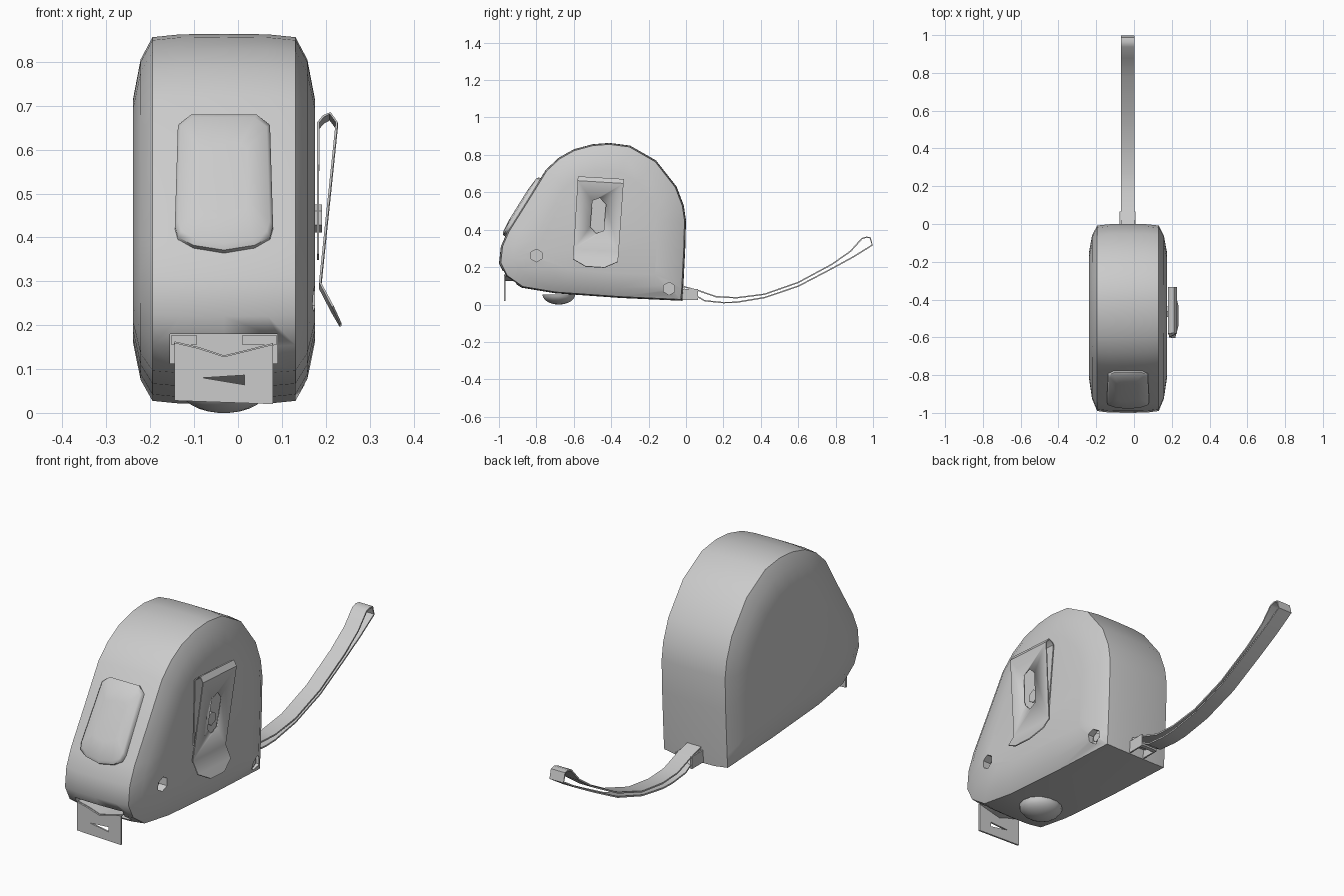
import bpy, bmesh, math
from mathutils import Vector as V

if "Cube" in bpy.data.objects:
    bpy.data.objects.remove(bpy.data.objects["Cube"])

CX = -0.032  # middle of the case width


def loft(name, rings, smooth=40, closed=False):
    """Skin a list of equal rings; cap both ends unless the loft is closed."""
    bm = bmesh.new()
    rows = [[bm.verts.new(p) for p in r] for r in rings]
    n = len(rows[0])
    pairs = list(zip(rows, rows[1:])) + ([(rows[-1], rows[0])] if closed else [])
    for a, b in pairs:
        for i in range(n):
            j = (i + 1) % n
            bm.faces.new((a[i], a[j], b[j], b[i]))
    if not closed:
        bm.faces.new(rows[0])
        bm.faces.new(rows[-1][::-1])
    bmesh.ops.recalc_face_normals(bm, faces=bm.faces[:])
    me = bpy.data.meshes.new(name)
    bm.to_mesh(me)
    bm.free()
    ob = bpy.data.objects.new(name, me)
    bpy.context.collection.objects.link(ob)
    shade(ob, smooth)
    return ob


def select(ob):
    bpy.ops.object.select_all(action='DESELECT')
    ob.select_set(True)
    bpy.context.view_layer.objects.active = ob


def shade(ob, angle):
    select(ob)
    bpy.ops.object.shade_smooth_by_angle(angle=math.radians(angle))


def prism(name, outline, offset, smooth=30):
    a = [V(p) for p in outline]
    return loft(name, [a, [p + V(offset) for p in a]], smooth)


def box(name, lo, hi):
    (x0, y0, z0), (x1, y1, z1) = lo, hi
    return prism(name, [(x0, y0, z0), (x1, y0, z0), (x1, y1, z0), (x0, y1, z0)], (0, 0, z1 - z0))


def disc(name, x0, x1, y, z, r, n=6, sz=1):
    pts = [(x0, y + r * math.cos(k * math.tau / n + .5), z + sz * r * math.sin(k * math.tau / n + .5))
           for k in range(n)]
    return prism(name, pts, (x1 - x0, 0, 0))


def cut(ob, cutter):
    select(ob)
    m = ob.modifiers.new("cut", 'BOOLEAN')
    m.object, m.solver = cutter, 'EXACT'
    bpy.ops.object.modifier_apply(modifier=m.name)
    bpy.data.objects.remove(cutter)


def strip(name, pts, half, axis, thick, closed=False):
    """Thick band along a path; half is the half width at each point."""
    axis = V(axis)
    pts = [V(p) for p in pts]
    rings, n = [], len(pts)
    for i, p in enumerate(pts):
        a = pts[i - 1] if i or closed else p
        b = pts[(i + 1) % n] if i < n - 1 or closed else p
        nrm = (b - a).cross(axis).normalized() * thick / 2
        w = axis * half[i]
        rings.append([p - w - nrm, p + w - nrm, p + w + nrm, p - w + nrm])
    return loft(name, rings, 35, closed)


# Case: side profile (y, z), lofted across the width
profile = [(-.02, .02), (-.35, .035), (-.7, .06), (-.88, .09), (-.965, .15), (-1, .22), (-.99, .31),
           (-.955, .39), (-.85, .557), (-.75, .72), (-.68, .785), (-.6, .83), (-.5, .857), (-.41, .864),
           (-.3, .85), (-.16, .77), (-.05, .63), (-.012, .53), (0, .45), (-.004, .3), (-.015, .08)]
half = [(0, 1), (.1, .997), (.163, .982), (.19, .865), (.207, .66)]
sections = [(-w, s) for w, s in half[:0:-1]] + half
case = loft("case", [[(CX + w, -.45 + (y + .45) * s, .43 + (z - .43) * s) for y, z in profile]
                     for w, s in sections])
cut(case, box("slot_cutter", (-.155, -1.1, .112), (.09, -.86, .18)))
for y, z in ((-.8, .262), (-.09, .085)):
    cut(case, disc("pocket_cutter", .135, .3, y, z, .034))
    disc("case_screw", .11, .142, y, z, .022)
shade(case, 66)

# Blade mouth and end hook with its nail slot
vee = [(-.145, .16), (-.09, .147), (-.032, .128), (.025, .142), (.08, .156)]
strip("tape_blade", [(x, -.91, z) for x, z in vee], [.055] * 5, (0, 1, 0), .006)
hook = prism("end_hook", [(x, -.972, z) for x, z in vee] + [(.08, -.972, .02), (-.145, -.972, .028)],
             (0, .008, 0))
cut(hook, prism("nail_cutter", [(-.08, -1, .08), (.015, -1, .086), (.015, -1, .064)], (0, .1, 0)))
for x0, x1 in ((-.152, -.095), (.01, .088)):
    box("mouth_pad", (x0, -.93, .155), (x1, -.855, .178))

# Lock button on the slanted front
S, N, C = V((0, .527, .85)), V((0, -.85, .527)), V((CX, -.87, .522))
outline = [(-.075, .178), (-.105, .15), (-.112, -.12), (-.105, -.15), (-.07, -.172), (0, -.185),
           (.07, -.172), (.105, -.15), (.112, -.12), (.105, .15), (.075, .178), (0, .178)]
loft("lock_button", [[C + V((x * k, 0, 0)) + S * (s * k) + N * h for x, s in outline]
                     for k, h in ((1, -.04), (1, .012), (.93, .021), (.5, .028))], 50)

# Belt clip: one bent band, slotted outer leaf, fixing screw
path = [(.182, .355), (.183, .655), (.195, .669), (.21, .676), (.225, .655), (.187, .29),
        (.216, .235), (.234, .2)]
widths = [.11, .123, .123, .123, .123, .121, .12, .05]
tilt = V((0, 1, -.06)).normalized()
clip = strip("belt_clip", [(x, -.47 + .065 * (z - .45), z) for x, z in path], widths, tilt, .005)
cut(clip, prism("clip_slot_cutter", [(.1885, -.47 + a, .475 + b) for a, b in
                                     ((-.042, -.06), (-.01, -.095), (.03, -.08), (.042, .06),
                                      (.01, .095), (-.03, .08))], (.1, 0, 0)))
disc("clip_screw", .16, .191, -.465, .443, .032)

# Rubber foot under the nose
foot_rings = []
for k in range(7):
    t = -math.pi / 2 + .12 + k * .24
    foot_rings.append([(CX + .1 * math.cos(t) * math.cos(a), -.68 + .09 * math.cos(t) * math.sin(a),
                        .055 + .0554 * math.sin(t))
                       for a in (j * math.tau / 14 for j in range(14))])
loft("foot", foot_rings, 50)

# Wrist strap: closed band folded at the far end
strap = [(-.01, .095), (.065, .075), (.16, .042), (.27, .036), (.42, .055), (.6, .118), (.78, .215),
         (.88, .285), (.94, .352), (.965, .36), (.985, .357), (.996, .318), (.9, .258), (.78, .192),
         (.6, .098), (.42, .037), (.27, .012), (.2, .01), (.1, .02), (.04, .055), (-.01, .065)]
strip("wrist_strap", [(-.034, y, z) for y, z in strap], [.036] * len(strap), (1, 0, 0), .007, True)

# Strap anchor: two lugs and a cross bar
for x in (-.076, .002):
    box("strap_lug", (x, -.06, .025), (x + .007, .065, .082))
box("strap_bar", (-.075, .045, .028), (.008, .065, .045))
